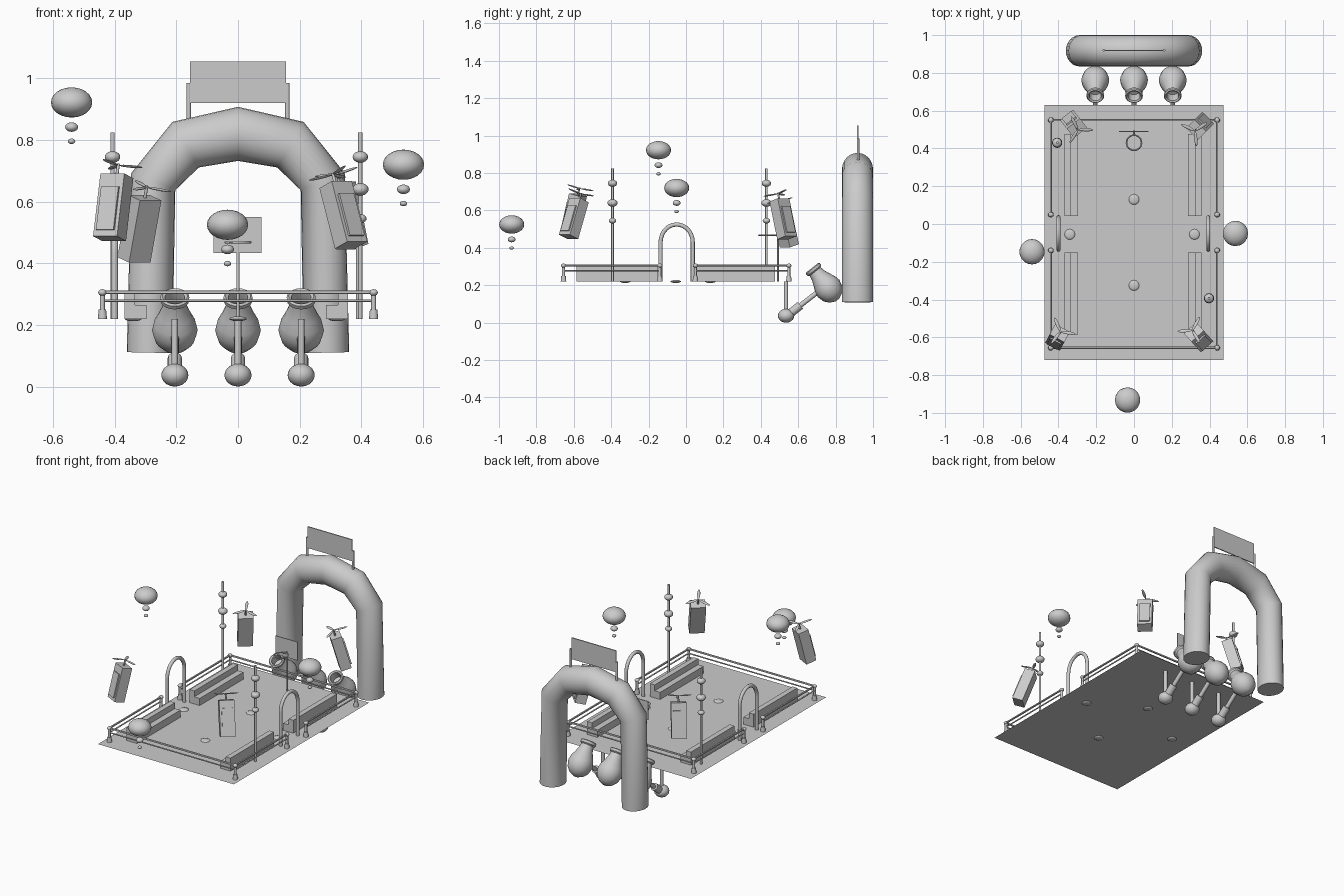
import bpy, bmesh, math
from mathutils import Vector, Matrix

if "Cube" in bpy.data.objects:
    bpy.data.objects.remove(bpy.data.objects["Cube"])

DECK = 0.22


def make(name, bm, smooth=True):
    bmesh.ops.recalc_face_normals(bm, faces=bm.faces)
    me = bpy.data.meshes.new(name)
    bm.to_mesh(me)
    bm.free()
    ob = bpy.data.objects.new(name, me)
    bpy.context.collection.objects.link(ob)
    if smooth:
        bpy.ops.object.select_all(action='DESELECT')
        bpy.context.view_layer.objects.active = ob
        ob.select_set(True)
        bpy.ops.object.shade_smooth_by_angle(angle=math.radians(45))
    return ob


def add_box(bm, lo, hi, mat=Matrix()):
    lo, hi = Vector(lo), Vector(hi)
    m = mat @ Matrix.Translation((lo + hi) / 2) @ Matrix.Diagonal((*(hi - lo), 1))
    bmesh.ops.create_cube(bm, size=1, matrix=m)


def add_rod(bm, a, b, r1, r2=None, seg=12, mat=Matrix()):
    a, b = Vector(a), Vector(b)
    m = mat @ Matrix.Translation((a + b) / 2) @ (b - a).to_track_quat('Z', 'Y').to_matrix().to_4x4()
    bmesh.ops.create_cone(bm, cap_ends=True, segments=seg, radius1=r1,
                          radius2=r1 if r2 is None else r2, depth=(b - a).length, matrix=m)


def add_ball(bm, c, size, seg=16, mat=Matrix()):
    m = mat @ Matrix.Translation(c) @ Matrix.Diagonal((*size, 1))
    bmesh.ops.create_uvsphere(bm, u_segments=seg, v_segments=seg // 2 + 2, radius=1, matrix=m)


def skin(bm, rings, closed=False):
    n = len(rings[0])
    pairs = list(zip(rings, rings[1:])) + ([(rings[-1], rings[0])] if closed else [])
    for a, b in pairs:
        for i in range(n):
            j = (i + 1) % n
            bm.faces.new((a[i], a[j], b[j], b[i]))
    if not closed:
        bm.faces.new(rings[0])
        bm.faces.new(rings[-1])


def add_tube(bm, path, radii, normal, depth, seg=20, closed=False):
    """Mitred tube along a flat path; depth is the radius along the plane normal."""
    pts, nrm, rings = [Vector(p) for p in path], Vector(normal), []
    for k, p in enumerate(pts):
        d1 = (p - pts[k - 1]).normalized() if k or closed else (pts[1] - p).normalized()
        last = k == len(pts) - 1
        d2 = d1 if last and not closed else (pts[(k + 1) % len(pts)] - p).normalized()
        t = (d1 + d2).normalized()
        side = t.cross(nrm) * (radii[k] / t.dot(d1))
        rings.append([bm.verts.new(p + side * math.cos(a) + nrm * depth * math.sin(a))
                      for a in (2 * math.pi * i / seg for i in range(seg))])
    skin(bm, rings, closed)


# deck sheet
bm = bmesh.new()
bmesh.ops.create_grid(bm, x_segments=1, y_segments=1, size=0.5,
                      matrix=Matrix.Translation((0, -0.045, DECK)) @ Matrix.Diagonal((0.95, 1.35, 1, 1)))
make("deck", bm, False)

# inflated gateway behind the deck
half = [(0.287, 0.11, 0.074), (0.275, 0.665, 0.072), (0.17, 0.785, 0.081)]
prof = half + [(0, 0.82, 0.086)] + [(-x, z, r) for x, z, r in reversed(half)]
bm = bmesh.new()
add_tube(bm, [(x, 0.917, z) for x, z, r in prof], [r for x, z, r in prof], (0, 1, 0), 0.083, 24)
make("inflated_gateway", bm)

# blank sign board and its posts
bm = bmesh.new()
add_box(bm, (-0.155, 0.915, 0.92), (0.155, 0.922, 1.055))
for s in (-1, 1):
    add_rod(bm, (s * 0.16, 0.92, 0.84), (s * 0.16, 0.92, 0.985), 0.007)
make("gateway_sign", bm)

# pot-shaped thrusters hung under the back edge
axis = Vector((0, -0.62, 0.785))
rot = axis.to_track_quat('Z', 'X').to_matrix().to_4x4()
pot = [(0.012, -0.078), (0.042, -0.064), (0.064, -0.038), (0.074, 0), (0.068, 0.03),
       (0.054, 0.06), (0.042, 0.09), (0.037, 0.115), (0.046, 0.122), (0.047, 0.136),
       (0.041, 0.141), (0.032, 0.136), (0.03, 0.11), (0.035, 0.08)]
for i, x in enumerate((-0.205, 0, 0.205)):
    bm = bmesh.new()
    m = Matrix.Translation((x, 0.762, 0.183)) @ rot
    skin(bm, [[bm.verts.new(m @ Vector((r * math.cos(a), r * math.sin(a), z)))
               for a in (2 * math.pi * k / 20 for k in range(20))] for r, z in pot])
    make(f"thruster_{i}", bm)
    bm = bmesh.new()
    add_ball(bm, (x, 0.535, 0.033 + 0.004), (0.044, 0.044, 0.033 + 0.004))
    add_rod(bm, (x, 0.535, 0.04), (x, 0.535, DECK), 0.011)
    add_rod(bm, (x, 0.545, 0.04), (x, 0.612, 0.093), 0.023)
    add_rod(bm, (x, 0.60, 0.083), (x, 0.72, 0.176), 0.013)
    make(f"thruster_arm_{i}", bm)

# railings: posts with ball caps, double rails with side gaps
X, YF, Y1, Y2, YB = 0.44, -0.655, -0.14, 0.05, 0.55
bm = bmesh.new()
for s in (-1, 1):
    for y in (YF, Y1, Y2, YB):
        add_rod(bm, (s * X, y, DECK), (s * X, y, 0.25), 0.015, 0.012)
        add_rod(bm, (s * X, y, 0.25), (s * X, y, 0.305), 0.008)
        add_ball(bm, (s * X, y, 0.305), (0.014, 0.014, 0.011), 12)
make("rail_posts", bm)
bm = bmesh.new()
for z, r in ((0.306, 0.006), (0.278, 0.004)):
    for s in (-1, 1):
        add_rod(bm, (s * X, YF, z), (s * X, Y1, z), r, seg=8)
        add_rod(bm, (s * X, Y2, z), (s * X, YB, z), r, seg=8)
    for y in (YF, YB):
        add_rod(bm, (-X, y, z), (X, y, z), r, seg=8)
make("rails", bm)

# side entrance hoops
for name, x in (("left", -0.40), ("right", 0.393)):
    arc = [(x, -0.05 + 0.086 * math.cos(a), 0.43 + 0.095 * math.sin(a))
           for a in (math.pi * k / 14 for k in range(15))]
    path = [(x, 0.036, DECK)] + arc + [(x, -0.136, DECK)]
    bm = bmesh.new()
    add_tube(bm, path, [0.011] * len(path), (1, 0, 0), 0.011, 10)
    make(f"{name}_entrance_hoop", bm)

# stepped benches along both sides
for name, s, off in (("left", -1, 0.368), ("right", 1, 0.357)):
    for k, (y0, y1) in enumerate(((-0.585, -0.15), (0.042, 0.477))):
        bm = bmesh.new()
        for a, b, top in ((off - 0.033, off, 0.302), (off - 0.071, off - 0.033, 0.265)):
            xs = sorted((s * a, s * b))
            add_box(bm, (xs[0], y0, DECK), (xs[1], y1, top))
        make(f"{name}_bench_{k}", bm, False)

# beaded lamp poles
for k, (x, y) in enumerate(((-0.407, 0.43), (0.397, -0.393))):
    bm = bmesh.new()
    add_rod(bm, (x, y, DECK), (x, y, 0.825), 0.007)
    for z, r in ((0.745, 0.025), (0.64, 0.027), (0.545, 0.02)):
        add_ball(bm, (x, y, z), (r, r, r * 0.75))
    make(f"lamp_pole_{k}", bm)

# ball hoop with backboard
bm = bmesh.new()
add_rod(bm, (0, 0.492, DECK), (0, 0.492, 0.47), 0.005)
add_box(bm, (-0.079, 0.487, 0.434), (0.076, 0.492, 0.55))
add_rod(bm, (0, 0.49, 0.468), (0, 0.468, 0.468), 0.004)
ring = [(0.04 * math.cos(a), 0.43 + 0.04 * math.sin(a), 0.468)
        for a in (2 * math.pi * k / 24 for k in range(24))]
add_tube(bm, ring, [0.004] * 24, (0, 0, 1), 0.004, 8, True)
make("ball_hoop", bm)

# flat floor lights
bm = bmesh.new()
for x, y in ((0, 0.13), (0, -0.325), (-0.34, -0.055), (0.32, -0.055)):
    add_ball(bm, (x, y, DECK), (0.028, 0.028, 0.008), 12)
make("floor_lights", bm)

# drifting balloons with trailing beads
for k, (x, y, z) in enumerate(((-0.54, -0.147, 0.922), (0.537, -0.05, 0.72), (-0.034, -0.932, 0.525))):
    bm = bmesh.new()
    for dz, r in ((0, 0.067), (-0.08, 0.021), (-0.126, 0.012)):
        add_ball(bm, (x, y, z + dz), (r, r, r * 0.73), 20)
    make(f"balloon_{k}", bm)

# hovering speaker boxes: screen faces outward, top leans inward
drones = ((-0.405, -0.60, 0.582, -28, 14), (0.342, -0.60, 0.557, 42, 21),
          (-0.32, 0.53, 0.512, -142, 16), (0.35, 0.52, 0.555, 135, 16))
for k, (x, y, z, yaw, tilt) in enumerate(drones):
    m = (Matrix.Translation((x, y, z)) @ Matrix.Rotation(math.radians(yaw), 4, 'Z')
         @ Matrix.Rotation(math.radians(-tilt), 4, 'X'))
    bm = bmesh.new()
    add_box(bm, (-0.044, -0.032, -0.105), (0.044, 0.032, 0.105), m)
    add_box(bm, (-0.032, -0.04, -0.085), (0.032, -0.03, 0.06), m)
    make(f"hover_box_{k}", bm, False)
    bm = bmesh.new()
    add_rod(bm, (0, 0, 0.1), (0, 0, 0.145), 0.005, mat=m)
    for b in range(3):
        mb = m @ Matrix.Rotation(math.radians(120 * b + 20), 4, 'Z')
        add_ball(bm, (0.042, 0, 0.14), (0.04, 0.009, 0.004), 12, mb)
    make(f"hover_rotor_{k}", bm)
